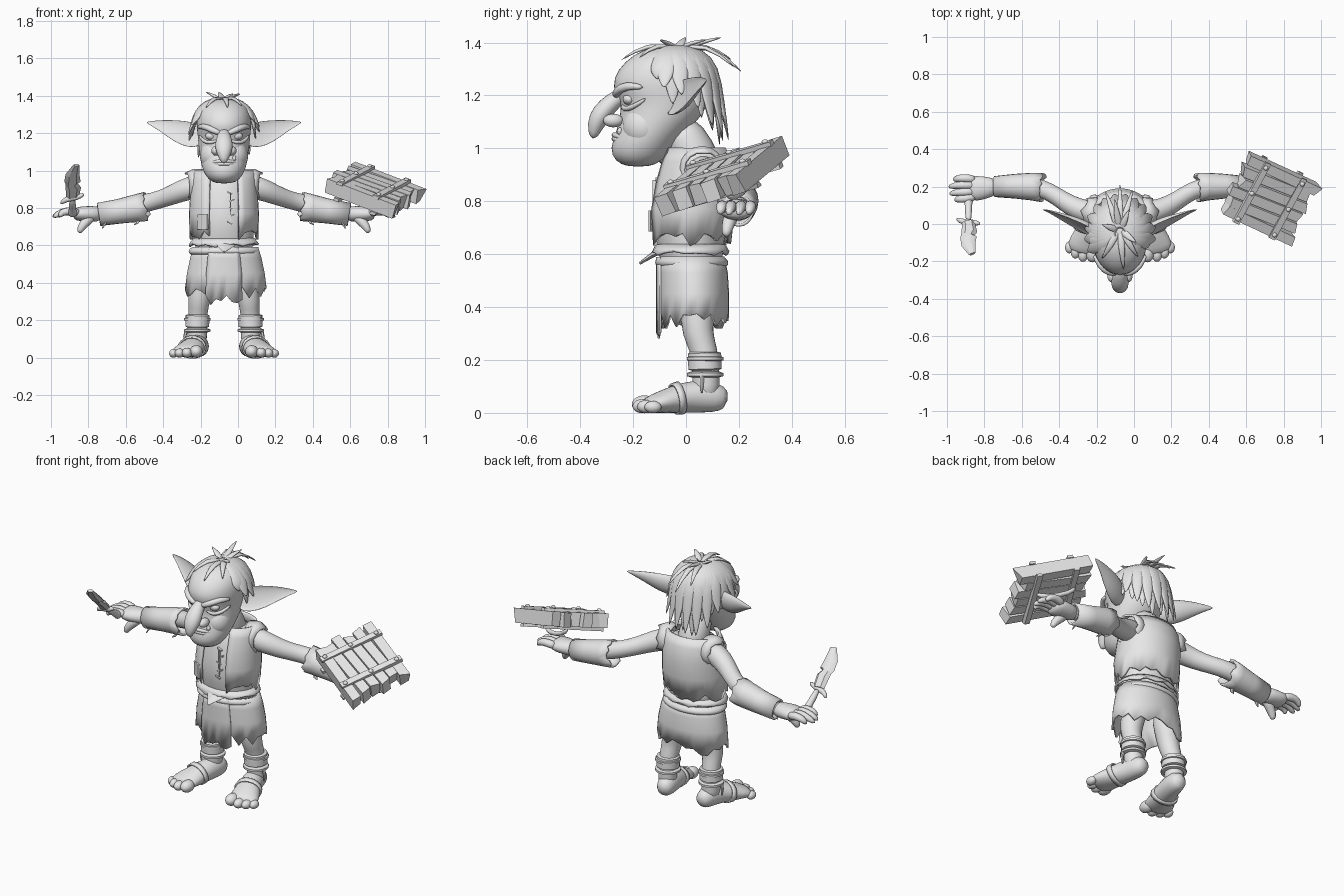
import bpy, bmesh, math, random
from mathutils import Vector, Matrix

random.seed(4)
CX = -0.075   # the body's plane of symmetry
if "Cube" in bpy.data.objects:
    bpy.data.objects.remove(bpy.data.objects["Cube"])

grey = bpy.data.materials.new("plain_grey")
grey.use_nodes = True
grey.diffuse_color = (0.8, 0.8, 0.8, 1)
grey.node_tree.nodes["Principled BSDF"].inputs["Base Color"].default_value = (0.8, 0.8, 0.8, 1)
sharp_parts = []


def finish(bm, name, mirror=False, sub=1, thick=0, x=CX):
    """Turn a bmesh into an object with mirror, thickness and smoothing."""
    bmesh.ops.recalc_face_normals(bm, faces=bm.faces)
    me = bpy.data.meshes.new(name)
    bm.to_mesh(me)
    bm.free()
    me.materials.append(grey)
    ob = bpy.data.objects.new(name, me)
    ob.location.x = x
    bpy.context.collection.objects.link(ob)
    if mirror:
        ob.modifiers.new("Mirror", 'MIRROR')
    if thick:
        mod = ob.modifiers.new("Solidify", 'SOLIDIFY')
        mod.thickness, mod.offset = thick, 0
    if sub:
        mod = ob.modifiers.new("Subdivision", 'SUBSURF')
        mod.levels = mod.render_levels = sub
        me.shade_smooth()
    else:
        sharp_parts.append(ob)


def bridge(bm, rings, closed=True, caps=True):
    for a, b in zip(rings, rings[1:]):
        n = len(a)
        for i in range(n if closed else n - 1):
            j = (i + 1) % n
            bm.faces.new((a[i], a[j], b[j], b[i]))
    if caps and closed:
        bm.faces.new(rings[0])
        bm.faces.new(rings[-1])
    return bm


def loft(stations, up=(0, 0, 1), n=12, dish=False, caps=True, rag=0, bm=None):
    """Sweep ellipses along a path of (x, y, z, radius[, second radius])."""
    bm = bm or bmesh.new()
    pts = [Vector(s[:3]) for s in stations]
    rings = []
    for k, s in enumerate(stations):
        t = (pts[min(k + 1, len(pts) - 1)] - pts[max(k - 1, 0)]).normalized()
        side = t.cross(Vector(up)).normalized()
        top = side.cross(t)
        ring = []
        for i in range(n):
            a = math.tau * i / n
            c = math.cos(a)
            if dish and c > 0:
                c *= -0.4
            p = pts[k] + side * c * s[3] + top * math.sin(a) * s[-1]
            if rag and k == len(pts) - 1:
                p += t * random.uniform(-rag, rag)
            ring.append(bm.verts.new(p))
        rings.append(ring)
    return bridge(bm, rings, caps=caps)


def stack(rows, n=24, gap=None, rag=0, grow=0, caps=False):
    """Horizontal ovals (z, front y, back y, half width); gap = (start, end) angle from the front."""
    bm = bmesh.new()
    a0, a1 = gap or (0, math.tau)
    rings = []
    for k, (z, y0, y1, hw) in enumerate(rows):
        ring = []
        for i in range(n):
            a = a0 + (a1 - a0) * i / (n - 1 if gap else n)
            dz = rag * random.uniform(-1, 1) if k == 0 else 0
            ring.append(bm.verts.new(((hw + grow) * math.sin(a),
                        (y0 + y1) / 2 - ((y1 - y0) / 2 + grow) * math.cos(a), z + dz)))
        rings.append(ring)
    return bridge(bm, rings, closed=gap is None, caps=caps)


def ball(bm, centre, size):
    m = Matrix.Translation(centre) @ Matrix.Diagonal((*size, 1))
    bmesh.ops.create_uvsphere(bm, u_segments=14, v_segments=9, radius=1, matrix=m)
    return bm


def box(bm, frame, centre, size, jitter=0, turn=0, axis='Z'):
    m = frame @ Matrix.Translation(centre) @ Matrix.Rotation(turn, 4, axis) @ Matrix.Diagonal((*size, 1))
    for v in bmesh.ops.create_cube(bm, size=1, matrix=m)["verts"]:
        v.co += frame.to_3x3() @ Vector((random.uniform(-jitter, jitter), 0, 0))


# Head and neck
finish(stack([(.93, -.22, -.14, .04), (.95, -.27, -.09, .085), (1, -.29, -.05, .115),
              (1.06, -.265, 0, .128), (1.12, -.25, .06, .137), (1.18, -.245, .09, .14),
              (1.23, -.285, .1, .148), (1.3, -.26, .1, .146), (1.355, -.2, .06, .12),
              (1.385, -.13, .01, .06)], caps=True), "head")
finish(loft([(0, .06, .9, .1), (0, .03, .99, .085), (0, -.04, 1.1, .08)], up=(0, 1, 0)), "neck")
# Face
finish(loft([(0, -.23, 1.21, .03), (0, -.275, 1.18, .038, .034), (0, -.32, 1.135, .054, .042),
             (0, -.345, 1.085, .038, .034), (0, -.352, 1.035, .012)], up=(0, -1, 0)), "nose")
finish(ball(bmesh.new(), (.042, -.275, 1.105), (.027, .04, .026)), "nostrils", True)
finish(ball(bmesh.new(), (.068, -.215, 1.185), (.034, .025, .022)), "eyes", True)
finish(loft([(.012, -.265, 1.195, .012), (.06, -.265, 1.215, .018), (.11, -.225, 1.24, .017),
             (.14, -.16, 1.23, .01)]), "brows", True)
finish(loft([(.03, -.24, 1.165, .006), (.07, -.237, 1.145, .011), (.11, -.2, 1.155, .011),
             (.135, -.15, 1.19, .006)]), "eye_bags", True)
finish(ball(bmesh.new(), (.055, -.16, 1.08), (.078, .085, .085)), "cheeks", True)
for label, z in (("upper_lip", 1.052), ("lower_lip", 1.038)):
    finish(loft([(x * .08, -.275 + .045 * x * x, z - .015 * x * x, .011 - .005 * x * x)
                 for x in (-1, -.5, 0, .5, 1)]), label)
finish(ball(bmesh.new(), (.055, -.25, 1.065), (.011, .011, .014)), "wart")
# Ears, tilted slightly with their tops toward the back
finish(loft([(.11, -.075, 1.17, .04, .05), (.17, -.045, 1.19, .05, .075), (.24, -.005, 1.21, .045, .066),
             (.31, .03, 1.235, .028, .042), (.37, .06, 1.25, .014, .02), (.415, .077, 1.258, .004, .004)],
            up=(0, .35, 1), dish=True), "ears", True)
# Hair: strands combed down from the crown, then loose tufts
hair = bmesh.new()
for layer in range(2):
    for i in range(13):
        a = math.radians(72 + 216 * i / 12 + 9 * layer)
        out = Vector((math.sin(a), -1.1 * math.cos(a), 0))
        back = -math.cos(a)
        tip = 1.24 - .17 * max(back + .2, 0) + random.uniform(-.05, .03)
        path = ((.02, 1.39, .02), (.1, 1.368, .035), (.15, 1.31, .04),
                (.16 + .01 * layer, (1.31 + tip) / 2, .034), (.17 + .025 * layer, tip, .004))
        loft([(out.x * r, out.y * r - .05, z, w, w * .35) for r, z, w in path], up=out, n=8, bm=hair)
for x, y, z in ((0, .22, 1.28), (-.03, .14, 1.42), (.05, .08, 1.41), (-.1, .0, 1.42), (.09, -.1, 1.41),
                (-.08, .18, 1.33), (.07, .19, 1.3), (.02, -.25, 1.33), (-.1, -.19, 1.33), (.1, -.18, 1.34)):
    loft([(x * .1, -.03, 1.37, .022, .012), (x * .5, y * .5 - .02, 1.4, .02, .01),
          (x, y, z, .003)], n=8, bm=hair)
finish(hair, "hair")

# Torso and open vest
torso = [(.5, -.09, .13, .15), (.6, -.1, .14, .155), (.68, -.125, .15, .163), (.77, -.128, .165, .166),
         (.87, -.11, .17, .16), (.94, -.09, .155, .145), (.985, -.06, .125, .11)]
finish(stack(torso, caps=True), "torso")
vest = [(.655, -.12, .15, .163)] + torso[3:5] + [(.95, -.085, .155, .155), (1, -.06, .13, .14)]
finish(stack(vest, n=30, gap=(.46, math.tau - .46), rag=.025, grow=.014), "vest", sub=0, thick=.014)
finish(loft([(.11, .055, .925, .078), (.15, .06, .925, .08), (.18, .065, .915, .073)], n=16,
            caps=False, rag=.018), "vest_sleeves", True, sub=0, thick=.01)
trim = bmesh.new()
for i in range(5):
    box(trim, Matrix(), (.03 + .012 * (i % 2), -.125 + .004 * i, .72 + .04 * i), (.03, .014, .007),
        turn=.4 * (-1) ** i, axis='Y')
box(trim, Matrix(), (.035, -.12, .8), (.006, .014, .16))
finish(trim, "chest_stitches", sub=0)
patch = bmesh.new()
box(patch, Matrix(), (-.115, -.122, .725), (.06, .009, .08), .006, turn=-.55)
finish(patch, "vest_patch", sub=0)

# Ragged skirt, front cloth, belt and folded waist cloth
skirt = [(.35, -.1, .157, .213), (.45, -.1, .157, .203), (.53, -.1, .152, .186), (.59, -.1, .14, .168)]
finish(stack(skirt, n=30, rag=.032), "skirt", sub=0, thick=.012, x=CX + .01)
panel = [(.31, -.1, .157, .21)] + skirt[1:]
finish(stack(panel, n=8, gap=(-.46, .46), rag=.035, grow=.01), "front_cloth", sub=0, thick=.008)
finish(stack([(.55, -.1, .145, .175), (.558, -.118, .163, .193), (.58, -.118, .16, .188),
              (.59, -.1, .14, .17)], n=32), "belt")
finish(stack([(.6, -.13, .16, .185), (.615, -.12, .155, .178), (.635, -.11, .145, .16)], n=22,
             rag=.012), "waist_cloth", sub=0, thick=.01)
flap = loft([(0, -.09, .62, .07, .012), (.01, -.13, .595, .045, .01), (0, -.175, .565, .005)], n=8)
finish(flap, "waist_flap", sub=0)

# Arms, cuffs and hands
finish(loft([(.1, .055, .92, .06), (.18, .062, .91, .066), (.27, .1, .872, .054), (.34, .15, .845, .048),
             (.42, .195, .825, .05), (.52, .205, .8, .05), (.63, .205, .775, .042),
             (.7, .2, .77, .04)], n=14), "arms", True)
finish(loft([(.67, .2, .765, .05, .056), (.56, .202, .782, .06), (.47, .2, .798, .068),
             (.415, .195, .808, .072)], n=20, caps=False, rag=.01), "cuffs", True, sub=0, thick=.012)
strips = bmesh.new()
for x, z in ((.62, .69), (.45, .71)):
    loft([(x, .19, .75, .01), (x + .015, .175, .72, .012, .006), (x + .03, .17, z, .003)], n=6, bm=strips)
finish(strips, "cuff_ties", True, sub=0)
hands = loft([(.65, .2, .768, .042), (.71, .195, .768, .06, .044), (.77, .19, .768, .072, .042),
              (.81, .19, .768, .06, .03)])
for y, tip in ((.245, .89), (.208, .92), (.17, .915), (.135, .88)):
    loft([(.77, y * .8 + .04, .77, .025), (.82, y, .785, .025), (.87, y, .778, .022), (tip, y - .01, .75, .012)],
         n=8, bm=hands)
loft([(.7, .18, .765, .034), (.735, .165, .73, .03), (.765, .155, .695, .024), (.775, .15, .665, .013)],
     up=(0, 1, 0), n=8, bm=hands)
finish(hands, "hands", True)

# Legs, wraps and feet
finish(loft([(.1, .04, .52, .08), (.12, .045, .38, .068), (.135, .042, .3, .06), (.138, .068, .24, .052),
             (.143, .075, .18, .054), (.143, .075, .1, .054), (.143, .08, .05, .05)], up=(0, 1, 0)), "legs", True)
wraps = loft([(.142, .07, .23, .056), (.142, .07, .225, .064), (.143, .072, .165, .064),
              (.143, .072, .16, .05)], up=(0, 1, 0), n=18)
for z in (.145, .205):
    loft([(.143, .072, z + d, r) for d, r in ((.012, .05), (.006, .07), (-.006, .07), (-.012, .05))],
         up=(0, 1, 0), n=18, bm=wraps)
loft([(.2, .06, .15, .01), (.21, .06, .11, .008), (.205, .06, .075, .004)], up=(0, 1, 0), n=6, bm=wraps)
finish(wraps, "ankle_wraps", True, sub=0)
feet = loft([(.125, .158, .045, .035, .036), (.13, .11, .062, .056, .062), (.145, .03, .063, .06, .064),
             (.172, -.05, .05, .072, .053), (.2, -.125, .034, .09, .036), (.207, -.16, .025, .07, .024)], n=14)
for x, y, r in ((.148, -.158, .038), (.198, -.165, .03), (.238, -.15, .028), (.27, -.125, .026)):
    ball(feet, (x, y, r * .85), (r * .95, r * 1.3, r * .9))
finish(feet, "feet", True)
finish(loft([(.165, -.02, .057, .07, .06), (.172, -.045, .052, .075, .056)], n=18, caps=False),
       "foot_straps", True, sub=0, thick=.008)

# Broken knife in the right hand
finish(loft([(-.885, .14, .76, .026), (-.885, .12, .78, .026), (-.885, .1, .79, .018),
             (-.885, .01, .86, .02)], n=10), "knife_handle", x=0)
finish(loft([(-.95, .03, .82, .01), (-.92, .01, .85, .018), (-.86, .01, .855, .018), (-.82, .0, .875, .01)],
            n=8), "knife_guard", x=0)
finish(loft([(-.885, .01, .86, .034, .02), (-.88, -.04, .91, .042, .02), (-.89, -.06, .93, .034, .018),
             (-.885, -.07, .94, .044, .018), (-.885, -.11, .98, .038, .015), (-.865, -.16, 1.03, .018, .008)],
            n=6), "knife_blade", sub=0, x=0)

# Plank shield on the left hand
normal = Vector((.2, -.4, 1)).normalized()
u = Vector((.88, -.48, 0))
u = (u - normal * u.dot(normal)).normalized()
frame = Matrix((u, normal.cross(u), normal)).transposed().to_4x4()
frame.translation = (.72, .14, .895)
planks, straps, nails = bmesh.new(), bmesh.new(), bmesh.new()
for i in range(6):
    box(planks, frame, (random.uniform(-.02, .02), -.152 + .061 * i, random.uniform(-.006, .006)),
        (random.uniform(.37, .42), .054, .08), .014, turn=random.uniform(-.04, .04))
for x in (-.115, .11):
    for z in (.047, -.047):
        box(straps, frame, (x, 0, z), (.032, .375, .018), .005)
    for y in (-.16, 0, .16):
        ball(nails, frame @ Vector((x, y, .057)), (.013, .013, .01))
finish(planks, "shield_planks", sub=0, x=0)
finish(straps, "shield_straps", sub=0, x=0)
finish(nails, "shield_nails", sub=0, x=0)
grip = [frame @ Vector((x, .04, z)) for x, z in ((-.13, -.05), (-.09, -.085), (.06, -.085), (.1, -.05))]
finish(loft([(*p, .014) for p in grip], n=8), "shield_grip", x=0)

# Smooth the ragged and hard parts while keeping their edges
bpy.ops.object.select_all(action='DESELECT')
for ob in sharp_parts:
    ob.select_set(True)
bpy.context.view_layer.objects.active = sharp_parts[0]
bpy.ops.object.shade_smooth_by_angle(angle=math.radians(35))
